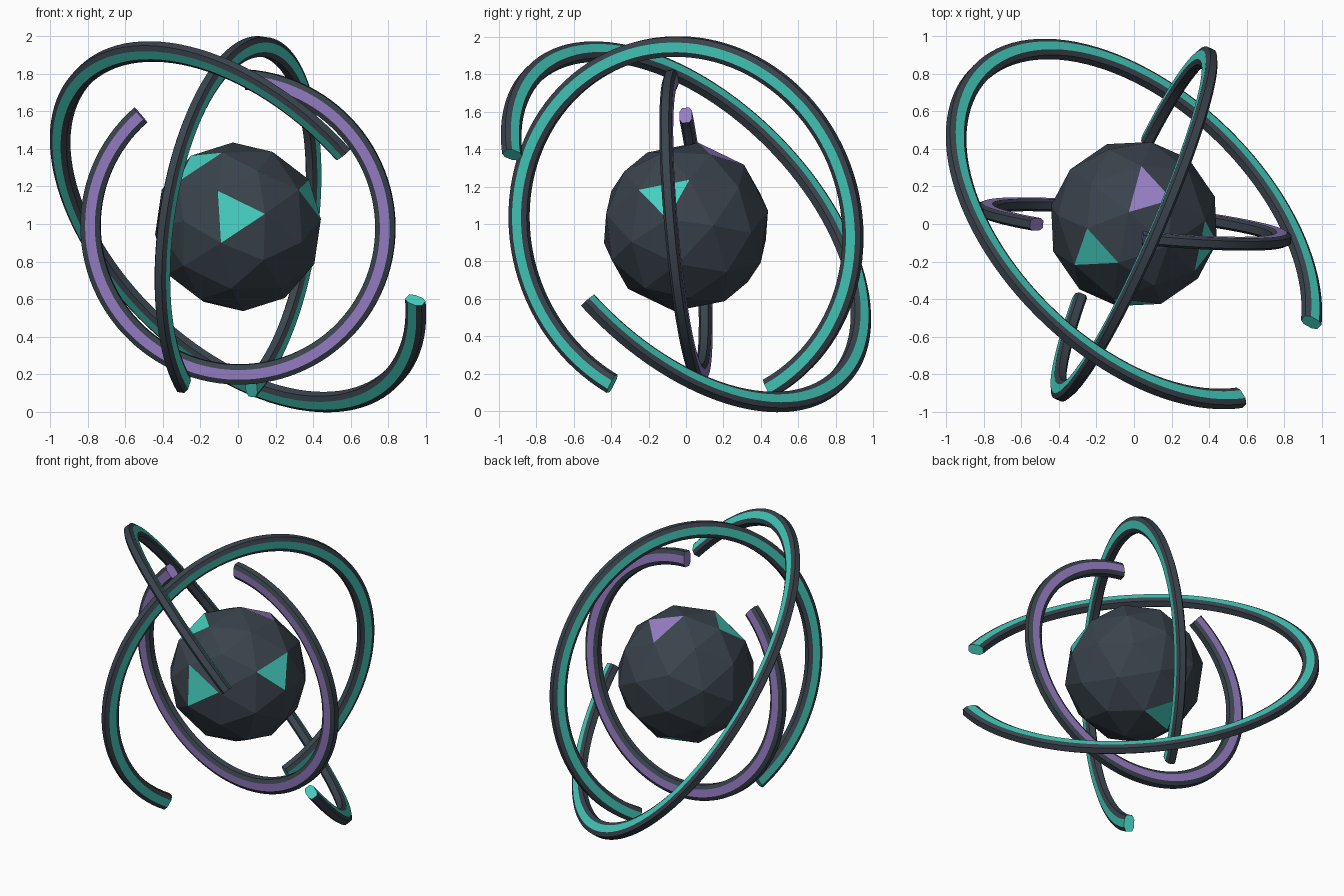
import bpy, bmesh, math
from mathutils import Vector, Matrix

if "Cube" in bpy.data.objects:
    bpy.data.objects.remove(bpy.data.objects["Cube"])

CENTER = Vector((0, 0, 0.985))


def material(name, rgb):
    m = bpy.data.materials.new(name)
    m.diffuse_color = (*rgb, 1)
    m.use_nodes = True
    m.node_tree.nodes["Principled BSDF"].inputs["Base Color"].default_value = m.diffuse_color
    return m


dark = material("dark_slate", (0.042, 0.056, 0.072))
teal = material("teal", (0.06, 0.62, 0.52))
purple = material("purple", (0.31, 0.21, 0.56))


def make_object(name, bm, mats):
    me = bpy.data.meshes.new(name)
    bm.to_mesh(me)
    bm.free()
    for m in mats:
        me.materials.append(m)
    ob = bpy.data.objects.new(name, me)
    ob.location = CENTER
    bpy.context.collection.objects.link(ob)
    return ob


# Chamfered band section as (radial, axial) points
PROFILE = [(0.053, -0.02), (0.053, 0.02), (0.026, 0.034), (-0.026, 0.034),
           (-0.053, 0.02), (-0.053, -0.02), (-0.026, -0.034), (0.026, -0.034)]


def open_ring(name, radius, normal, gap_dir, gap_deg, stripe, segs=96):
    """Open hoop: dark rails, coloured stripe on both flat sides and on the ends."""
    n = Vector(normal).normalized()
    u = Vector(gap_dir)
    u = (u - u.dot(n) * n).normalized()
    v = n.cross(u)
    gap = math.radians(gap_deg)
    bm = bmesh.new()
    loops = []
    for i in range(segs + 1):
        a = gap / 2 + (2 * math.pi - gap) * i / segs
        d = u * math.cos(a) + v * math.sin(a)
        loops.append([bm.verts.new(d * (radius + r) + n * h) for r, h in PROFILE])
    count = len(PROFILE)
    for la, lb in zip(loops, loops[1:]):
        for k in range(count):
            j = (k + 1) % count
            f = bm.faces.new((la[k], la[j], lb[j], lb[k]))
            f.material_index = 1 if k in (2, 6) else 0
    for cap in (loops[0], loops[-1]):
        bm.faces.new(cap).material_index = 1
    bmesh.ops.recalc_face_normals(bm, faces=bm.faces)
    ob = make_object(name, bm, (dark, stripe))
    bpy.ops.object.select_all(action='DESELECT')
    ob.select_set(True)
    bpy.context.view_layer.objects.active = ob
    bpy.ops.object.shade_smooth_by_angle(angle=math.radians(20))


# Three nested open rings
open_ring("inner_ring", 0.79, (0.10, 1, 0.09), (-0.32, 0, 0.947), 44.5, purple)
open_ring("middle_ring", 0.97, (0.92, -0.40, -0.13), (-0.11, 0.025, -0.84), 56, teal)
open_ring("outer_ring", 1.15, (0.565, 0.584, 0.582), (0.755, -0.72, 0), 49, teal)


# Faceted core, turned so that one large facet faces the front
def frame(c, p):
    z = c.normalized()
    x = (p - p.dot(z) * z).normalized()
    return Matrix((x, z.cross(x), z)).transposed()


bm = bmesh.new()
bmesh.ops.create_icosphere(bm, subdivisions=2, radius=0.455)
big = max(bm.faces, key=lambda f: f.calc_area())
source = frame(big.calc_center_median(), big.verts[0].co.copy())
target = frame(Vector((-0.043, -0.99, 0.137)), Vector((-0.11, -0.396, 0.195)))
bmesh.ops.transform(bm, matrix=(target @ source.transposed()).to_4x4(), verts=bm.verts)
bm.normal_update()

# Coloured facets, picked by direction
ACCENTS = [((-0.04, -0.99, 0.14), 1), ((-0.53, -0.35, 0.77), 1),
           ((0.89, -0.26, 0.39), 1), ((-0.04, 0.48, -0.88), 1),
           ((0.13, 0.385, 0.91), 2)]
for direction, index in ACCENTS:
    d = Vector(direction).normalized()
    max(bm.faces, key=lambda f: f.normal.dot(d)).material_index = index
make_object("faceted_core", bm, (dark, teal, purple))
